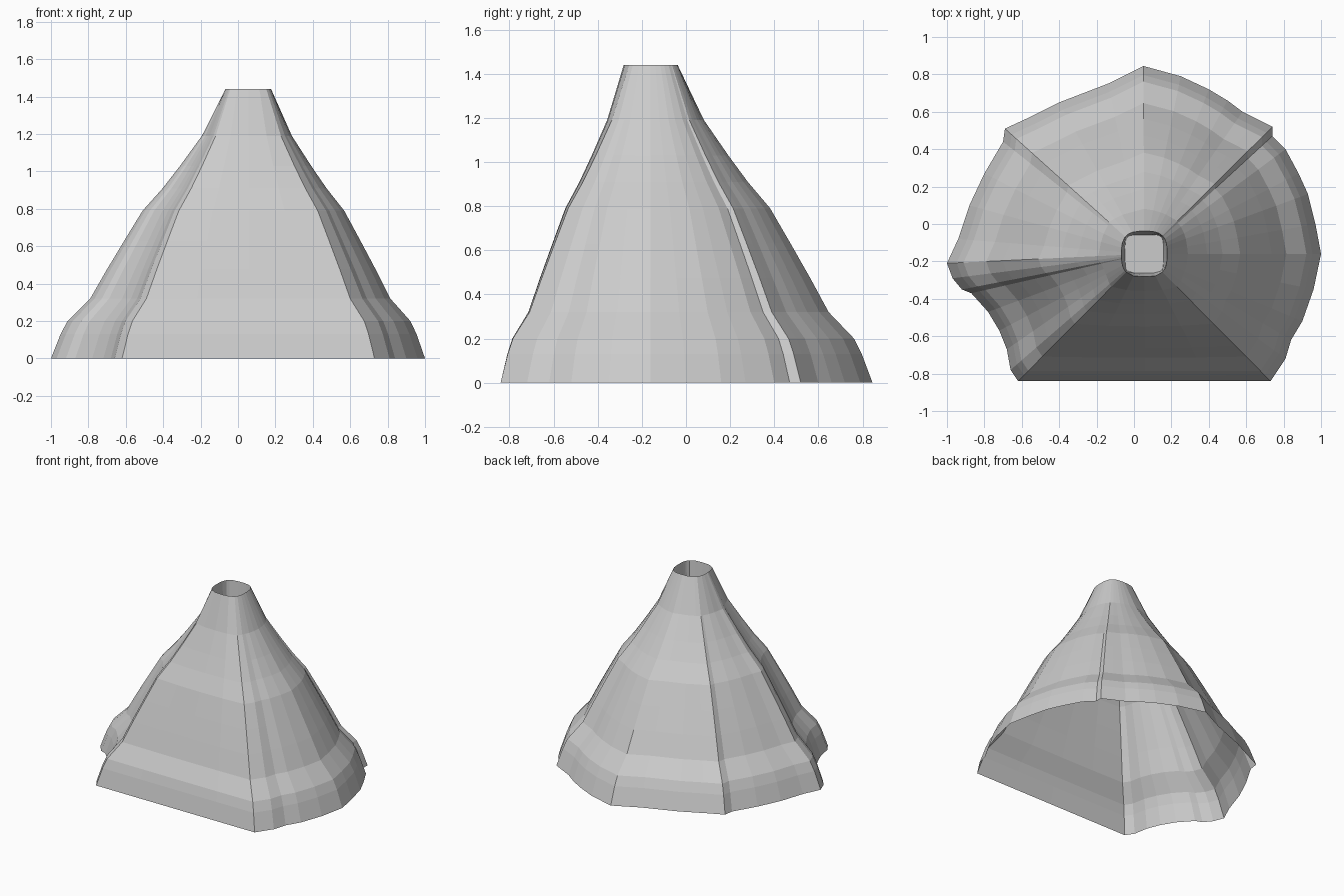
import bpy, bmesh

if "Cube" in bpy.data.objects:
    bpy.data.objects.remove(bpy.data.objects["Cube"])

AXIS = (0.055, -0.16)          # centre of the opening

# Ground outline, counter-clockwise from the front left corner
outline = [(-.62, -.84), (-.28, -.84), (.06, -.84), (.40, -.84), (.73, -.84),
           (.81, -.72), (.84, -.62), (.90, -.52), (.96, -.35), (1, -.16),
           (.97, 0), (.93, .16), (.88, .27), (.81, .40), (.74, .47), (.74, .52),
           (.66, .56), (.58, .60), (.50, .66), (.40, .72), (.25, .79), (.05, .845),
           (-.14, .75), (-.40, .65), (-.56, .57), (-.69, .51), (-.70, .44),
           (-.80, .27), (-.88, .10), (-.94, -.08), (-1, -.21), (-.97, -.29),
           (-.92, -.35), (-.87, -.37), (-.78, -.47), (-.72, -.57), (-.68, -.67),
           (-.66, -.78)]

# (height, spread): spread 1 is the ground outline, 0 is the rim
profile = [(0, 1), (.13, .945), (.2, .905), (.32, .775), (.475, .68), (.63, .58),
           (.79, .475), (.91, .36), (1.03, .26), (1.19, .135), (1.44, 0)]


def rounded(p, half, power):
    """Point on a rounded square in the direction of p from the axis."""
    dx, dy = p[0] - AXIS[0], p[1] - AXIS[1]
    k = half / (abs(dx) ** power + abs(dy) ** power) ** (1 / power)
    return AXIS[0] + dx * k, AXIS[1] + dy * k


bm = bmesh.new()


def ring(points, z):
    return [bm.verts.new((x, y, z)) for x, y in points]


# Flared outer slope, open underneath
rim = [rounded(p, .122, 3) for p in outline]
rings = []
for z, t in profile:
    rings.append(ring([(r[0] + (p[0] - r[0]) * t, r[1] + (p[1] - r[1]) * t)
                       for p, r in zip(outline, rim)], z))

# Hollow at the top with a squarish floor
rings.append(ring([rounded(p, .102, 6) for p in outline], 1.2))

n = len(outline)
for a, b in zip(rings, rings[1:]):
    for i in range(n):
        j = (i + 1) % n
        bm.faces.new((a[i], a[j], b[j], b[i]))
bm.faces.new(rings[-1])

mesh = bpy.data.meshes.new("mountain_cone")
bm.to_mesh(mesh)
bm.free()
cone = bpy.data.objects.new("mountain_cone", mesh)
bpy.context.collection.objects.link(cone)
